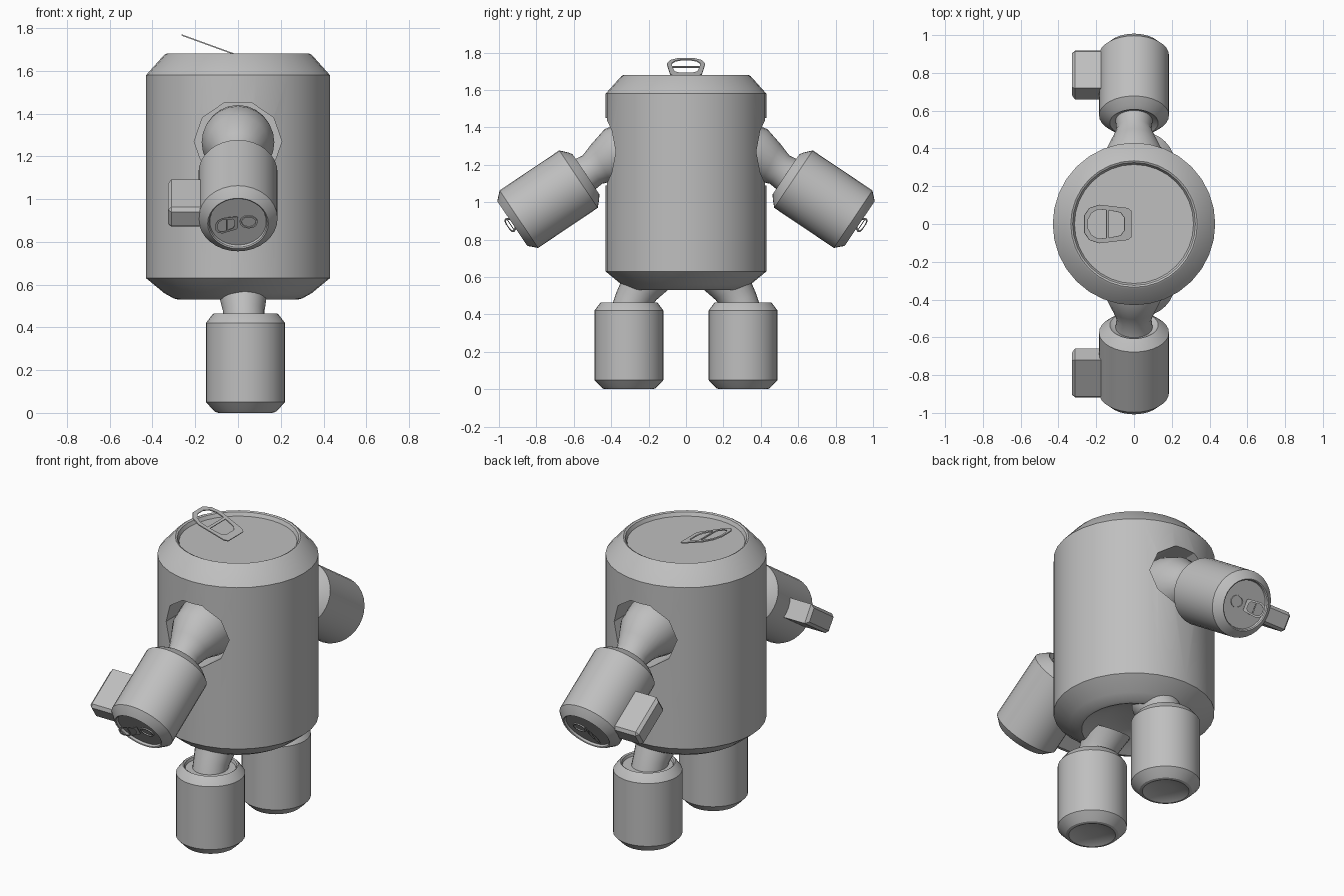
import bpy, bmesh, math
from mathutils import Matrix, Vector

if "Cube" in bpy.data.objects:
    bpy.data.objects.remove(bpy.data.objects["Cube"])

grey = bpy.data.materials.new("aluminium_grey")
grey.diffuse_color = (0.52, 0.52, 0.52, 1)
grey.use_nodes = True
grey.node_tree.nodes["Principled BSDF"].inputs["Base Color"].default_value = grey.diffuse_color


def finish(name, mesh, mirror=True):
    """Make an object, mirror it to the other side (+y) and smooth it."""
    obj = bpy.data.objects.new(name, mesh)
    bpy.context.collection.objects.link(obj)
    mesh.materials.clear()
    mesh.materials.append(grey)
    bpy.ops.object.select_all(action='DESELECT')
    obj.select_set(True)
    bpy.context.view_layer.objects.active = obj
    bpy.ops.object.shade_smooth_by_angle(angle=math.radians(28))
    if mirror:
        mod = obj.modifiers.new("mirror", 'MIRROR')
        mod.use_axis = (False, True, False)
        mod.use_mirror_merge = False
    return obj


def loft(rings, segs=32, matrix=Matrix()):
    """Skin circles given as (centre, normal, radius); closes both ends."""
    bm = bmesh.new()
    loops = []
    for c, n, r in rings:
        n = Vector(n).normalized()
        # the side axis stays along x so the rings never twist
        u = (Vector((1, 0, 0)) - n * n.x).normalized()
        v = n.cross(u)
        loops.append([bm.verts.new(Vector(c) + r * (u * math.cos(a) + v * math.sin(a)))
                      for a in (2 * math.pi * i / segs for i in range(segs))])
    for a, b in zip(loops, loops[1:]):
        for i in range(segs):
            j = (i + 1) % segs
            bm.faces.new((a[i], a[j], b[j], b[i]))
    bm.faces.new(loops[0][::-1])
    bm.faces.new(loops[-1])
    bm.transform(matrix)
    bmesh.ops.recalc_face_normals(bm, faces=bm.faces)
    mesh = bpy.data.meshes.new("part")
    bm.to_mesh(mesh)
    bm.free()
    return mesh


def lathe(profile, matrix=Matrix(), segs=32):
    return loft([((0, 0, z), (0, 0, 1), r) for r, z in profile], segs, matrix)


def flat_plate(outlines, thickness, matrix):
    """Flat plate from one outline plus holes."""
    cu = bpy.data.curves.new("plate", 'CURVE')
    cu.dimensions = '2D'
    cu.fill_mode = 'BOTH'
    cu.extrude = thickness / 2
    for pts in outlines:
        sp = cu.splines.new('POLY')
        sp.points.add(len(pts) - 1)
        for p, (x, y) in zip(sp.points, pts):
            p.co = (x, y, 0, 1)
        sp.use_cyclic_u = True
    tmp = bpy.data.objects.new("plate", cu)
    bpy.context.collection.objects.link(tmp)
    bpy.context.view_layer.update()
    mesh = bpy.data.meshes.new_from_object(tmp.evaluated_get(bpy.context.evaluated_depsgraph_get()))
    bpy.data.objects.remove(tmp)
    mesh.transform(matrix)
    return mesh


def sym(half):
    return half + [(x, -y) for x, y in reversed(half)]


def pull_tab(matrix):
    outer = sym([(0, .07), (-.02, .085), (-.18, .102), (-.235, .085), (-.265, .045)])
    loop_hole = sym([(-.14, .075), (-.19, .076), (-.225, .058), (-.243, .025)])
    rear_hole = sym([(-.04, .035), (-.06, .06), (-.125, .073)])
    tilt = Matrix.Rotation(math.radians(20), 4, 'Y')
    return flat_plate([outer, loop_hole, rear_hole], .006, matrix @ tilt)


# Body can with concave base and recessed lid
body = finish("body_can", lathe([
    (.05, .60), (.15, .59), (.25, .545), (.28, .53), (.30, .535), (.345, .56), (.43, .63),
    (.43, 1.58), (.345, 1.675), (.335, 1.68), (.325, 1.675), (.315, 1.655)]), mirror=False)

# Arm sockets cut into both sides of the body
cutters = []
for s in (-1, 1):
    m = Matrix.Translation((0, s * .40, 1.27)) @ Matrix.Diagonal((.205, .2, .19, 1)) \
        @ Matrix.Rotation(math.pi / 2, 4, 'X')
    cut = finish("socket_cutter", lathe([(1, -1), (1, 1)], m, 10), mirror=False)
    cut.hide_render = True
    mod = body.modifiers.new("socket", 'BOOLEAN')
    mod.operation = 'DIFFERENCE'
    mod.solver = 'EXACT'
    mod.object = cut
    cutters.append(cut)
bpy.context.view_layer.update()
cut_mesh = bpy.data.meshes.new_from_object(
    body.evaluated_get(bpy.context.evaluated_depsgraph_get()))
for o in cutters + [body]:
    bpy.data.objects.remove(o)
finish("body_can", cut_mesh, mirror=False)

# Pull tab on the lid
finish("lid_tab", pull_tab(Matrix.Translation((-.015, 0, 1.677))), mirror=False)

# Leg cans and the slanted hips joining them to the body
finish("leg_can", lathe([
    (.04, .02), (.10, .012), (.125, 0), (.14, .004), (.155, .018), (.185, .05),
    (.185, .42), (.155, .46), (.148, .465), (.14, .46), (.135, .445)],
    Matrix.Translation((.035, -.305, 0))))
finish("hip", loft([
    ((.03, -.305, .42), (0, .25, 1), .095), ((.027, -.285, .475), (0, .4, 1), .097),
    ((.024, -.25, .53), (0, .5, 1), .108), ((.02, -.20, .60), (0, .5, 1), .13)], 24))

# Shoulders flaring into the sockets
finish("shoulder", loft([
    ((0, -.205, 1.28), (0, -1, 0), .13), ((0, -.25, 1.275), (0, -1, 0), .165),
    ((0, -.31, 1.265), (0, -1, -.1), .17), ((0, -.40, 1.25), (0, -1, -.25), .145),
    ((0, -.455, 1.21), (0, -.9, -.45), .113), ((0, -.50, 1.175), (0, -.83, -.557), .092),
    ((0, -.56, 1.135), (0, -.83, -.557), .10)], 24))

# Arm frame: local z runs outward along the forearm from the wrist
d = Vector((0, -.83, -.557)).normalized()
arm = Matrix.Translation((0, -.535, 1.15)) @ Matrix(
    ((1, 0, 0), (0, d.z, -d.y), (0, d.y, d.z))).to_4x4()
arm = Matrix.Translation((0, -.535, 1.15)) @ Matrix(
    (Vector((1, 0, 0)), Vector((0, d.z, -d.y)), d)).transposed().to_4x4()

# Forearm cans with recessed lid at the outer end
finish("arm_can", lathe([
    (.04, .02), (.11, .012), (.128, 0), (.15, .015), (.185, .048), (.185, .432),
    (.148, .47), (.142, .474), (.136, .47), (.132, .458)], arm))

# Pull tab and drinking opening on each arm lid
finish("arm_tab", pull_tab(arm @ Matrix.Translation((0, 0, .466)) @ Matrix.Scale(.42, 4)))
oval = [[(.05 + k * .042 * math.cos(a), k * .035 * math.sin(a))
         for a in (math.tau * i / 12 for i in range(12))] for k in (1, .8)]
finish("arm_lid_opening", flat_plate(oval, .006, arm @ Matrix.Translation((0, 0, .461))))

# Blocky thumbs with bevelled edges
bm = bmesh.new()
bmesh.ops.create_cube(bm, size=1)
bmesh.ops.transform(bm, verts=bm.verts, matrix=Matrix.Translation((-.245, 0, .31))
                    @ Matrix.Diagonal((.165, .11, .25, 1)))
tip = [e for e in bm.edges if all(v.co.z > .4 for v in e.verts)
       or all(v.co.x < -.3 for v in e.verts)]
bmesh.ops.bevel(bm, geom=tip, offset=.016, segments=1, affect='EDGES')
bm.transform(arm)
thumb = bpy.data.meshes.new("thumb")
bm.to_mesh(thumb)
bm.free()
finish("thumb", thumb)
